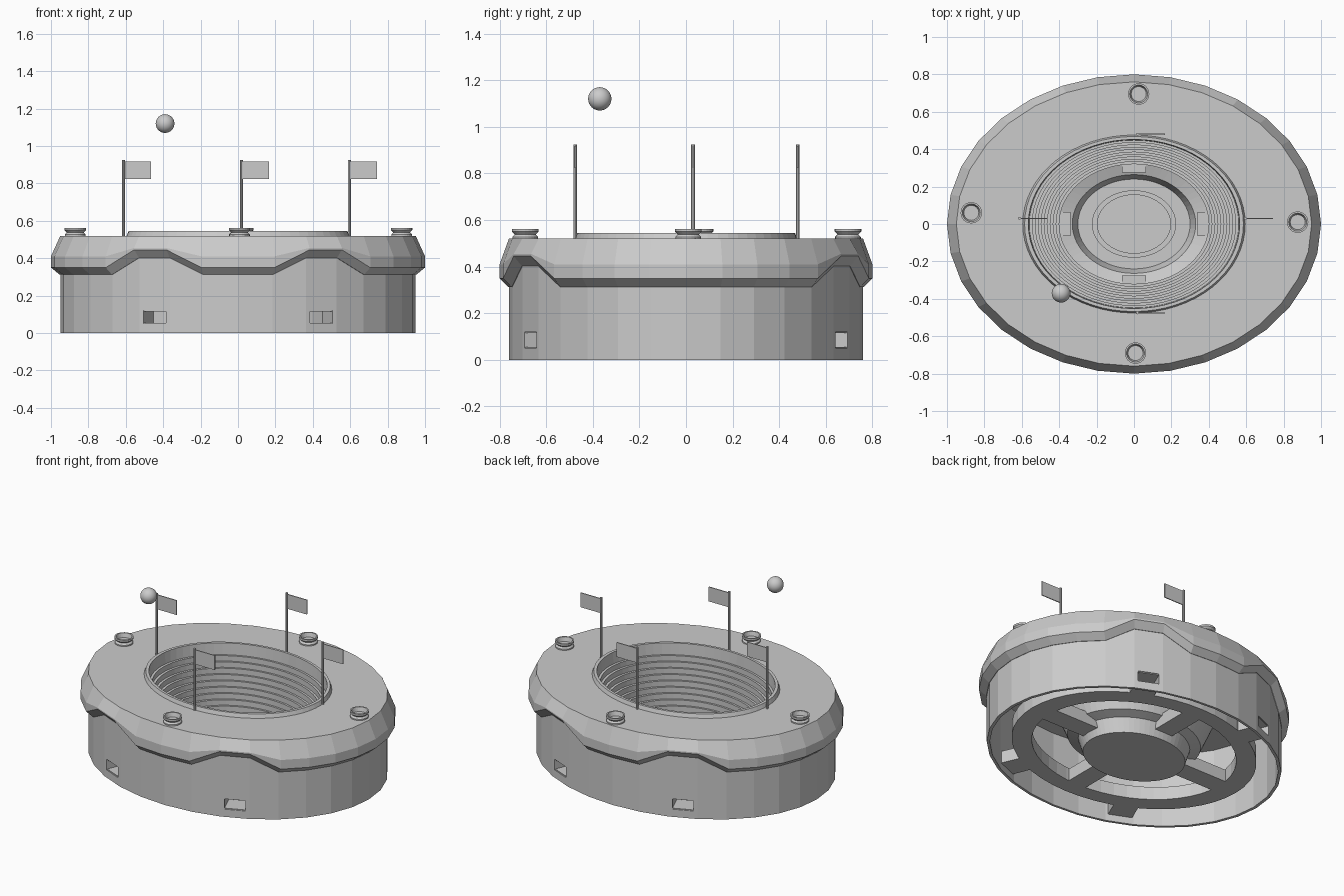
import bpy, bmesh
from math import sin, cos, pi, atan2
from mathutils import Vector, Matrix

if "Cube" in bpy.data.objects:
    bpy.data.objects.remove(bpy.data.objects["Cube"])


def finish(name, bm, smooth=False):
    bmesh.ops.recalc_face_normals(bm, faces=bm.faces)
    me = bpy.data.meshes.new(name)
    bm.to_mesh(me)
    bm.free()
    me.polygons.foreach_set("use_smooth", [smooth] * len(me.polygons))
    ob = bpy.data.objects.new(name, me)
    bpy.context.collection.objects.link(ob)
    return ob


def lathe(name, profile, n=32, squash=0.8, at=(0, 0), lift=None, closed=True):
    """Spin a (radius, z) profile into an oval ring; radius 0 closes at the axis."""
    bm = bmesh.new()
    rings = []
    for j, (r, z) in enumerate(profile):
        ring = []
        for k in range(n):
            a = 2 * pi * k / n
            dz = lift(j, k) if lift else 0
            ring.append(bm.verts.new((at[0] + r * cos(a), at[1] + squash * r * sin(a), z + dz)))
        rings.append(ring)
    count = len(rings) if closed else len(rings) - 1
    for j in range(count):
        p, q = rings[j], rings[(j + 1) % len(rings)]
        for k in range(n):
            m = (k + 1) % n
            bm.faces.new((p[k], p[m], q[m], q[k]))
    if not closed:
        bm.faces.new(rings[0])
        bm.faces.new(rings[-1])
    return finish(name, bm)


def box(bm, centre, size, angle=0):
    mat = Matrix.Translation(centre) @ Matrix.Rotation(angle, 4, 'Z') @ Matrix.Diagonal((*size, 1))
    bmesh.ops.create_cube(bm, size=1, matrix=mat)


def tunnel(bm, start, direction, length, width, z0, z1, t=0.01):
    """Open-ended passage made of floor, ceiling and two sides."""
    d = Vector((direction[0], direction[1], 0)).normalized()
    side = Vector((-d.y, d.x, 0))
    ang = atan2(d.y, d.x)
    mid = Vector((start[0], start[1], (z0 + z1) / 2)) + d * length / 2
    for s in (-1, 1):
        box(bm, mid + side * s * (width - t) / 2, (length, t, z1 - z0), ang)
        box(bm, mid + Vector((0, 0, s * (z1 - z0 - t) / 2)), (length, width, t), ang)


# Outer wall with four gate openings
wall = lathe("outer_wall", [(0.95, 0), (0.95, 0.48), (0.93, 0.48), (0.93, 0)])
GATE = 5.5 * 2 * pi / 32
cut, gates = bmesh.new(), bmesh.new()
for sx in (-1, 1):
    for sy in (-1, 1):
        n = Vector((sx * 0.76 * cos(GATE), sy * 0.95 * sin(GATE), 0)).normalized()
        c = Vector((sx * 0.945 * cos(GATE), sy * 0.756 * sin(GATE), 0.085))
        box(cut, c, (0.12, 0.13, 0.07), atan2(n.y, n.x))
        tunnel(gates, c - n * 0.005, -n, 0.15, 0.15, 0.045, 0.125)
cutter = finish("gate_cutter", cut)
cutter.hide_render = True
cutter.hide_set(True)
mod = wall.modifiers.new("gates", 'BOOLEAN')
mod.operation = 'DIFFERENCE'
mod.solver = 'EXACT'
mod.object = cutter
finish("gate_tunnels", gates)


# Roof collar: lower edge arches up over each gate
def arch(j, k):
    k %= 16
    raised = min(k, 16 - k) in (5, 6)
    return (0, 0.045, 0.095, 0.09, 0.09, 0)[j] if raised and j < 5 else 0


lathe("roof_collar", [(0.95, 0.52), (1.0, 0.41), (1.0, 0.35), (0.953, 0.312),
                      (0.94, 0.312), (0.93, 0.49), (0.58, 0.49), (0.58, 0.52)], lift=arch)

# Stepped seating bowl
steps = [(0.565, 0.545), (0.56, 0.47)]
r, z = 0.56, 0.47
for i in range(10):
    r -= 0.016
    steps.append((r, z))
    z -= 0.035
    steps.append((r, z))
steps += [(0.33, 0.10), (0.30, 0.02), (0.30, 0.0), (0.33, 0.0), (0.36, 0.09), (0.43, 0.11),
          (0.585, 0.45), (0.595, 0.52), (0.585, 0.545)]
lathe("seating_bowl", steps, n=64)

# Playing field and its low border
lathe("field", [(0.30, 0.0), (0.30, 0.02)], n=64, closed=False)
lathe("field_border", [(0.225, 0.018), (0.225, 0.03), (0.195, 0.03), (0.195, 0.018)], n=64)

# Ring concourse under the stands with four inner passages
lathe("concourse", [(0.79, 0.045), (0.79, 0.13), (0.66, 0.13), (0.66, 0.045)], n=48)
inner = bmesh.new()
for dx, dy in ((1, 0), (-1, 0), (0, 1), (0, -1)):
    reach, end = (0.67, 0.34) if dx else (0.535, 0.275)
    tunnel(inner, (dx * reach, dy * reach), (-dx, -dy), reach - end, 0.13, 0.045, 0.125)
finish("inner_passages", inner)

# Dish-shaped roof vents
for i, p in enumerate(((-0.87, 0.06), (0.875, 0.01), (0.025, 0.695), (0.008, -0.69))):
    lathe(f"roof_vent_{i}", [(0.055, 0.515), (0.055, 0.528), (0.045, 0.538), (0.057, 0.55),
                             (0.057, 0.562), (0.048, 0.562), (0.04, 0.535)],
          n=24, squash=1, at=p, closed=False)

# Flagpoles and flags
for i, (x, y) in enumerate(((-0.612, 0.03), (0.595, 0.03), (0.018, 0.48), (0.018, -0.475))):
    lathe(f"flagpole_{i}", [(0.008, 0.51), (0.008, 0.925)], n=8, squash=1, at=(x, y), closed=False)
    bm = bmesh.new()
    box(bm, (x + 0.075, y, 0.87), (0.145, 0.006, 0.095))
    finish(f"flag_{i}", bm)

# Floating ball
bm = bmesh.new()
bmesh.ops.create_uvsphere(bm, u_segments=32, v_segments=16, radius=0.05,
                          matrix=Matrix.Translation((-0.39, -0.37, 1.12)))
finish("ball", bm, smooth=True)
